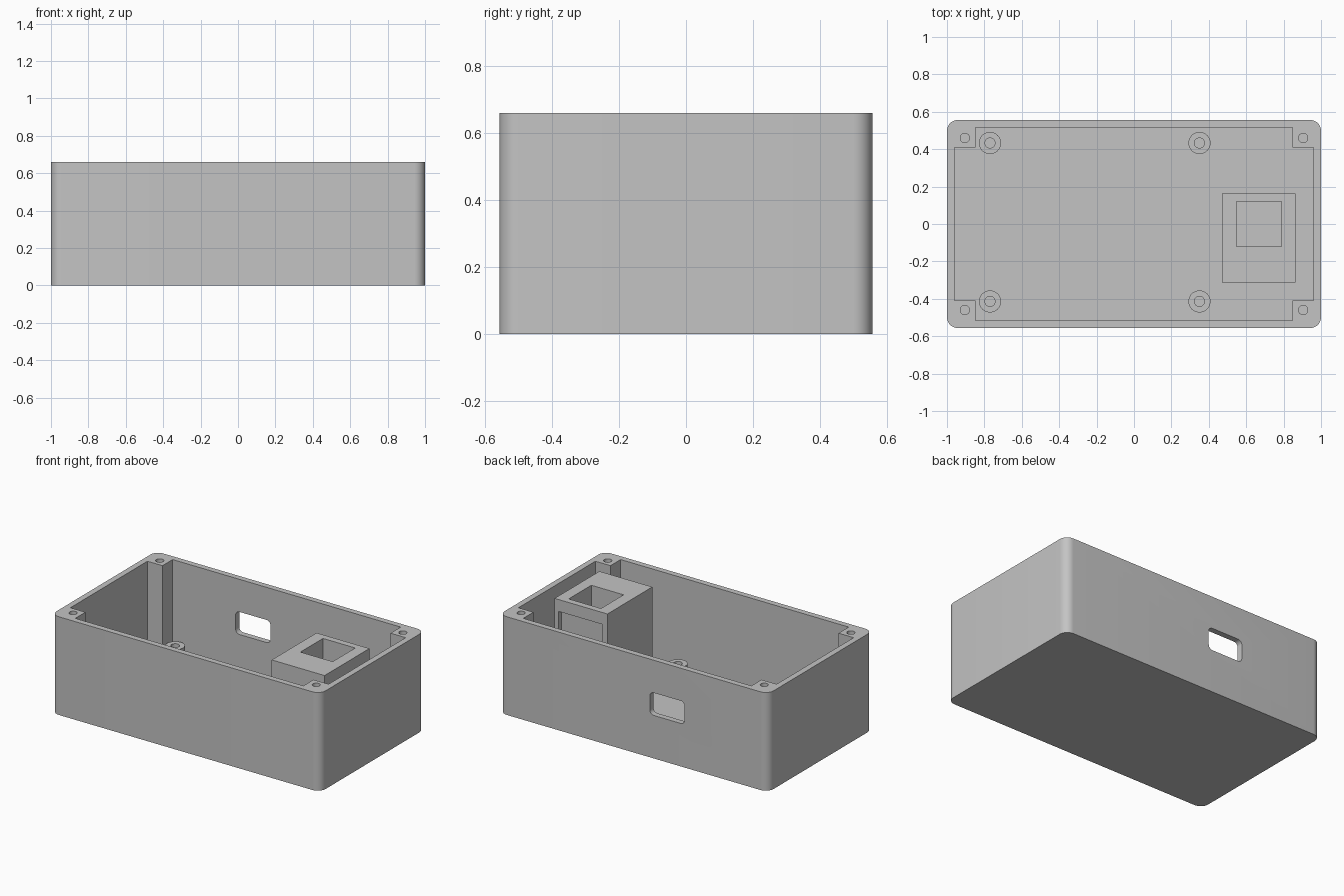
import bpy, bmesh
from math import sin, cos, pi, radians
from mathutils import Matrix

cube = bpy.data.objects.get("Cube")
if cube:
    bpy.data.objects.remove(cube, do_unlink=True)

grey = bpy.data.materials.new("plain grey")
grey.use_nodes = True
colour = (0.55, 0.55, 0.55, 1)
grey.diffuse_color = colour
grey.node_tree.nodes["Principled BSDF"].inputs["Base Color"].default_value = colour

HEIGHT, FLOOR = 0.66, 0.045


def rounded(w, d, r, steps=10):
    """Rounded rectangle outline with half sizes w, d and corner radius r."""
    pts = []
    for i, (sx, sy) in enumerate([(1, 1), (-1, 1), (-1, -1), (1, -1)]):
        for k in range(steps + 1):
            a = (i + k / steps) * pi / 2
            pts.append((sx * (w - r) + r * cos(a), sy * (d - r) + r * sin(a)))
    return pts


def rect(x0, x1, y0, y1):
    return [(x0, y0), (x1, y0), (x1, y1), (x0, y1)]


def circle(cx, cy, r, n=32):
    return [(cx + r * cos(2 * pi * i / n), cy + r * sin(2 * pi * i / n)) for i in range(n)]


def prism(name, outline, z0, z1, matrix=None):
    """Extrude an outline from z0 to z1, then optionally move it."""
    bm = bmesh.new()
    base = bm.faces.new([bm.verts.new((x, y, z0)) for x, y in outline])
    top = bmesh.ops.extrude_face_region(bm, geom=[base])["geom"]
    bmesh.ops.translate(bm, vec=(0, 0, z1 - z0),
                        verts=[g for g in top if isinstance(g, bmesh.types.BMVert)])
    if matrix:
        bm.transform(matrix)
    bmesh.ops.recalc_face_normals(bm, faces=bm.faces)
    mesh = bpy.data.meshes.new(name)
    bm.to_mesh(mesh)
    bm.free()
    mesh.materials.append(grey)
    obj = bpy.data.objects.new(name, mesh)
    bpy.context.collection.objects.link(obj)
    return obj


def select(obj):
    bpy.ops.object.select_all(action='DESELECT')
    obj.select_set(True)
    bpy.context.view_layer.objects.active = obj


def cut(obj, cutter):
    """Subtract the cutter from the object and discard the cutter."""
    cutter.hide_render = True
    mod = obj.modifiers.new("cut", 'BOOLEAN')
    mod.operation, mod.solver, mod.object = 'DIFFERENCE', 'EXACT', cutter
    select(obj)
    bpy.ops.object.modifier_apply(modifier=mod.name)
    bpy.data.objects.remove(cutter, do_unlink=True)


def smooth(obj):
    select(obj)
    bpy.ops.object.shade_smooth_by_angle(angle=radians(30))


# Open case whose cavity leaves a square screw post in each corner
case = prism("case", rounded(1, 0.556, 0.058), 0, HEIGHT)
w, d, px, py = 0.96, 0.517, 0.848, 0.409
cavity = [(w, -py), (w, py), (px, py), (px, d), (-px, d), (-px, py),
          (-w, py), (-w, -py), (-px, -py), (-px, -d), (px, -d), (px, -py)]
cut(case, prism("cavity_cutter", cavity, FLOOR, HEIGHT + 0.1))

# Screw holes in the corner posts
for sx in (-1, 1):
    for sy in (-1, 1):
        cut(case, prism("screw_cutter", circle(sx * 0.904, sy * 0.46, 0.025),
                        HEIGHT - 0.4, HEIGHT + 0.1))

# Rounded port through the back wall
port = Matrix.Translation((-0.25, 0.55, 0.365)) @ Matrix.Rotation(pi / 2, 4, 'X')
cut(case, prism("port_cutter", rounded(0.13, 0.076, 0.03, 6), -0.1, 0.1, port))
smooth(case)

# Board standoffs with pilot holes
for x, side in ((-0.77, "right"), (0.35, "left")):
    for y, end in ((-0.414, "front"), (0.433, "back")):
        post = prism(f"standoff_{end}_{side}", circle(x, y, 0.059), FLOOR - 0.01, 0.135)
        cut(post, prism("pilot_cutter", circle(x, y, 0.027), FLOOR, 0.2))
        smooth(post)

# Socket block with a square well and a shallow recess on its back face
block = prism("socket_block", rect(0.47, 0.863, -0.313, 0.163), FLOOR - 0.01, 0.655)
cut(block, prism("well_cutter", rect(0.548, 0.788, -0.12, 0.12), FLOOR, 0.8))
cut(block, prism("recess_cutter", rect(0.508, 0.833, 0.133, 0.2), 0.1, 0.575))
